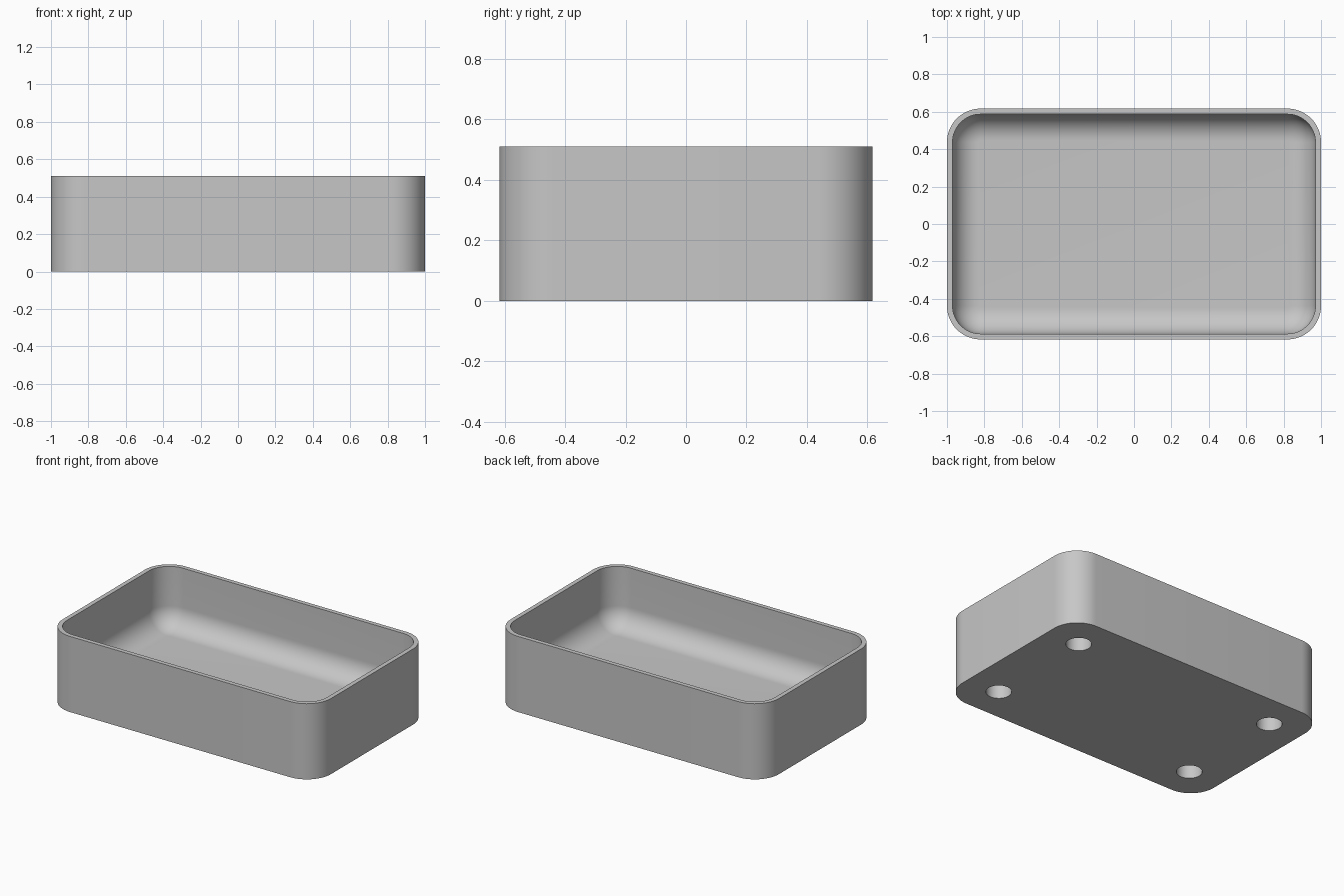
import bpy
import bmesh
from math import sin, cos, pi, radians

if "Cube" in bpy.data.objects:
    bpy.data.objects.remove(bpy.data.objects["Cube"], do_unlink=True)

HALF_X, HALF_Y, HEIGHT = 1.0, 0.617, 0.51
CORNER, WALL, FLOOR, FILLET = 0.18, 0.03, 0.105, 0.14
HOLE_X, HOLE_Y, HOLE_RADIUS, HOLE_DEPTH = 0.76, 0.38, 0.079, 0.094
SEGMENTS = 16

grey = bpy.data.materials.new("plain grey")
grey.use_nodes = True
colour = (0.57, 0.57, 0.57, 1)
grey.diffuse_color = colour
grey.node_tree.nodes["Principled BSDF"].inputs["Base Color"].default_value = colour


def rounded_ring(bm, inset, z):
    """Rounded rectangle inset from the outer wall."""
    ring = []
    radius = CORNER - inset
    signs = [(1, 1), (-1, 1), (-1, -1), (1, -1)]
    for corner, (sx, sy) in enumerate(signs):
        for i in range(SEGMENTS + 1):
            a = (corner + i / SEGMENTS) * pi / 2
            ring.append(bm.verts.new((sx * (HALF_X - CORNER) + radius * cos(a),
                                      sy * (HALF_Y - CORNER) + radius * sin(a), z)))
    return ring


# Tray: outer wall, rim, inner wall, then a rounded fillet into the floor
bm = bmesh.new()
levels = [(0, 0), (0, HEIGHT), (WALL, HEIGHT)]
for i in range(SEGMENTS + 1):
    a = i / SEGMENTS * pi / 2
    levels.append((WALL + FILLET * (1 - cos(a)), FLOOR + FILLET * (1 - sin(a))))
rings = [rounded_ring(bm, *level) for level in levels]
for low, high in zip(rings, rings[1:]):
    for i in range(len(low)):
        j = (i + 1) % len(low)
        bm.faces.new((low[i], low[j], high[j], high[i]))
bm.faces.new(rings[0][::-1])
bm.faces.new(rings[-1])
bmesh.ops.recalc_face_normals(bm, faces=bm.faces[:])
mesh = bpy.data.meshes.new("tray")
bm.to_mesh(mesh)
bm.free()
mesh.materials.append(grey)
tray = bpy.data.objects.new("tray", mesh)
bpy.context.collection.objects.link(tray)

# Four blind round holes in the underside
cutters = []
for sx in (-1, 1):
    for sy in (-1, 1):
        bpy.ops.mesh.primitive_cylinder_add(
            vertices=48, radius=HOLE_RADIUS, depth=2 * HOLE_DEPTH,
            location=(sx * HOLE_X, sy * HOLE_Y, 0))
        cutter = bpy.context.object
        cutter.name = "hole_cutter"
        cutter.hide_render = True
        cutter.data.materials.append(grey)
        cutters.append(cutter)

bpy.ops.object.select_all(action="DESELECT")
bpy.context.view_layer.objects.active = tray
tray.select_set(True)
for cutter in cutters:
    cut = tray.modifiers.new("hole", "BOOLEAN")
    cut.operation = "DIFFERENCE"
    cut.solver = "EXACT"
    cut.object = cutter
    bpy.ops.object.modifier_apply(modifier=cut.name)
    bpy.data.objects.remove(cutter, do_unlink=True)

bpy.ops.object.shade_smooth_by_angle(angle=radians(30))
